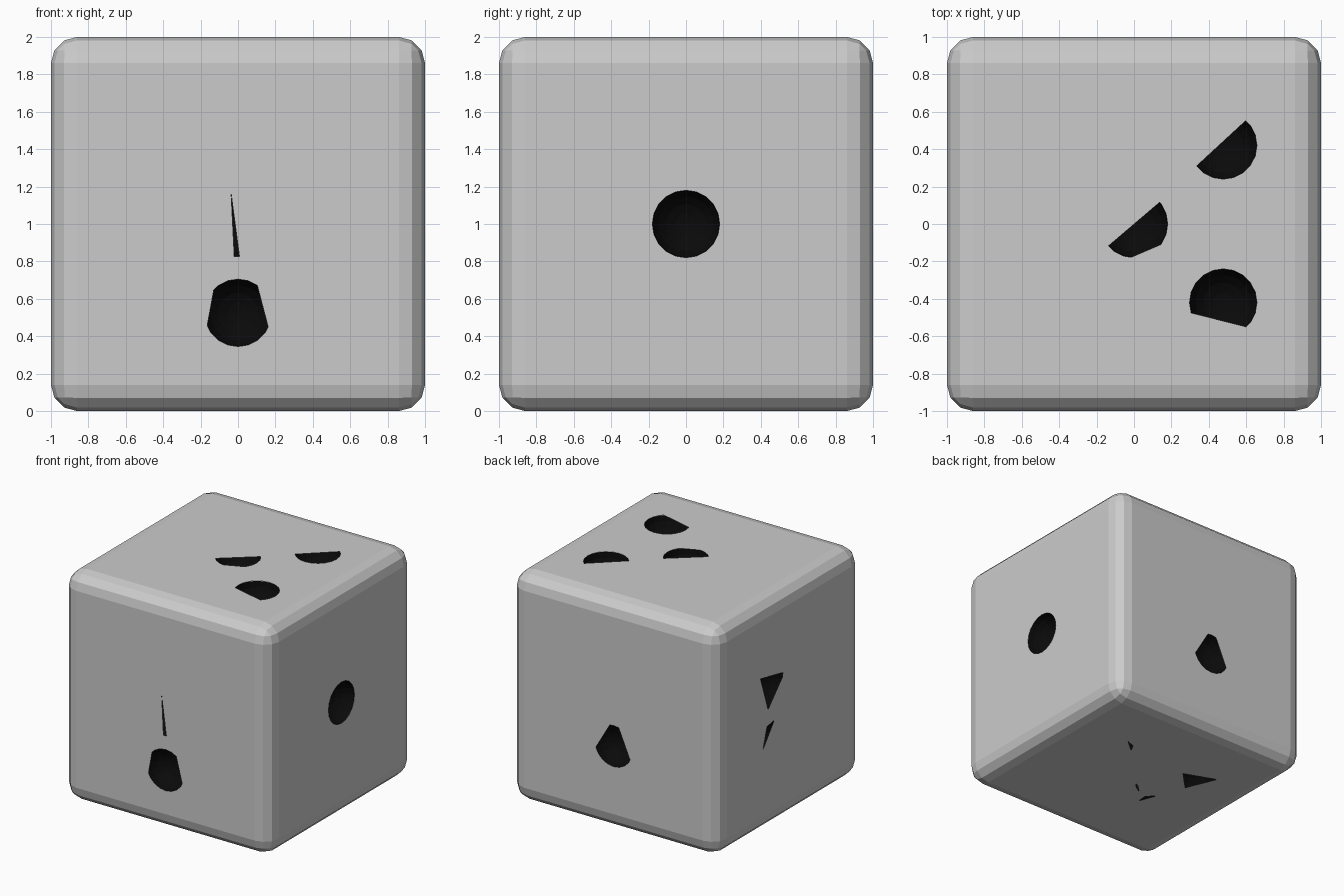
import bpy, bmesh, math
from mathutils import Vector

if "Cube" in bpy.data.objects:
    bpy.data.objects.remove(bpy.data.objects["Cube"])

R = 0.18      # pip radius
SIDES = 20
X, Y, Z = Vector((1, 0, 0)), Vector((0, 1, 0)), Vector((0, 0, 1))
# face name: in-plane axes and outward normal
FACES = {'front': (X, Z, -Y), 'back': (X, Z, Y), 'right': (Y, Z, X),
         'left': (Y, Z, -X), 'top': (X, Y, Z), 'bottom': (X, Y, -Z)}

# Round pips trimmed by chords (kept on the left of a -> b): face, centre, chords
ROUND = [
    ('right', (0, 0), []),
    ('top', (0.477, 0.42), [((0.60, 0.555), (0.34, 0.315))]),
    ('top', (0, 0), [((0.13, 0.11), (-0.14, -0.12)), ((-0.02, -0.18), (0.12, -0.12))]),
    ('top', (0.477, -0.42), [((0.305, -0.475), (0.60, -0.55))]),
    ('front', (0, -0.475), [((-0.13, -0.355), (-0.165, -0.545)), ((0.16, -0.545), (0.105, -0.335))]),
    ('back', (0, -0.265), [((-0.05, -0.092), (-0.16, -0.345)), ((0.165, -0.31), (0.036, -0.09))]),
]
# Pips open only as slivers: face, bowl centre, opening
SLIVERS = [
    ('front', (0, 0), [(-0.037, 0.165), (-0.02, -0.175), (0.008, -0.175)]),
    ('left', (0.26, 0.23), [(0.40, 0.36), (0.09, 0.298), (0.10, 0.258), (0.296, 0.053)]),
    ('left', (0.265, -0.235), [(0.213, -0.075), (0.31, -0.091), (0.365, -0.27)]),
    ('bottom', (-0.43, 0.28), [(-0.286, 0.294), (-0.564, 0.40), (-0.449, 0.126)]),
    ('bottom', (0.43, 0.28), [(0.408, 0.409), (0.333, 0.384), (0.292, 0.31)]),
    ('bottom', (-0.12, -0.12), [(-0.093, -0.085), (-0.127, -0.10), (-0.198, -0.171), (-0.12, -0.12)]),
    ('bottom', (-0.43, -0.28), [(-0.294, -0.286), (-0.287, -0.203), (-0.356, -0.126)]),
]


def clip(poly, a, b):
    def side(p):
        return (b[0] - a[0]) * (p[1] - a[1]) - (b[1] - a[1]) * (p[0] - a[0])
    out = []
    for i, p in enumerate(poly):
        q = poly[(i + 1) % len(poly)]
        sp, sq = side(p), side(q)
        if sp >= 0:
            out.append(p)
        if sp * sq < 0:
            t = sp / (sp - sq)
            out.append((p[0] + t * (q[0] - p[0]), p[1] + t * (q[1] - p[1])))
    return out


def place(face, u, v, h):
    a, b, n = FACES[face]
    return a * u + b * v + n * (1 + h)


def finish(name, bm):
    me = bpy.data.meshes.new(name)
    bm.to_mesh(me)
    bm.free()
    ob = bpy.data.objects.new(name, me)
    ob.location.z = 1
    bpy.context.collection.objects.link(ob)
    return ob


def add_prism(bm, face, poly):
    lo = [bm.verts.new(place(face, u, v, -0.1)) for u, v in poly]
    hi = [bm.verts.new(place(face, u, v, 0.1)) for u, v in poly]
    bm.faces.new(lo)
    bm.faces.new(hi)
    for i in range(len(poly)):
        j = (i + 1) % len(poly)
        bm.faces.new((lo[i], lo[j], hi[j], hi[i]))


def add_bowl(bm, face, c):
    rings = []
    for k in range(5):
        t = k * math.pi / 10
        rings.append([bm.verts.new(place(
            face, c[0] + 1.01 * R * math.cos(t) * math.cos(w),
            c[1] + 1.01 * R * math.cos(t) * math.sin(w),
            -0.002 - 0.16 * math.sin(t)))
            for w in [2 * math.pi * i / SIDES for i in range(SIDES)]])
    pole = bm.verts.new(place(face, c[0], c[1], -0.162))
    new = []
    for i in range(SIDES):
        j = (i + 1) % SIDES
        for r, s in zip(rings, rings[1:]):
            new.append(bm.faces.new((r[i], r[j], s[j], s[i])))
        new.append(bm.faces.new((rings[-1][i], rings[-1][j], pole)))
    # bowls face out of the die
    mid = place(face, c[0], c[1], 0)
    for f in new:
        f.normal_update()
        if f.normal.dot(mid - f.calc_center_median()) < 0:
            f.normal_flip()


# Collect openings and bowls
cut, bowls = bmesh.new(), bmesh.new()
for face, c, chords in ROUND:
    poly = [(c[0] + R * math.cos(2 * math.pi * i / SIDES),
             c[1] + R * math.sin(2 * math.pi * i / SIDES)) for i in range(SIDES)]
    for a, b in chords:
        poly = clip(poly, a, b)
    add_prism(cut, face, poly)
    add_bowl(bowls, face, c)
for face, c, poly in SLIVERS:
    add_prism(cut, face, poly)
    add_bowl(bowls, face, c)
bmesh.ops.recalc_face_normals(cut, faces=cut.faces[:])
cutter = finish('pip_cutter', cut)
cutter.hide_render = True

# Dark pips
pips = finish('pips', bowls)
black = bpy.data.materials.new('black')
black.diffuse_color = (0.003, 0.003, 0.003, 1)
black.use_nodes = True
black.node_tree.nodes["Principled BSDF"].inputs["Base Color"].default_value = black.diffuse_color
pips.data.materials.append(black)

# Bevelled body
bm = bmesh.new()
bmesh.ops.create_cube(bm, size=2)
bmesh.ops.bevel(bm, geom=bm.edges[:], offset=0.14, segments=3, profile=0.5, affect='EDGES')
body = finish('die_body', bm)
mod = body.modifiers.new('openings', 'BOOLEAN')
mod.operation, mod.object, mod.solver = 'DIFFERENCE', cutter, 'EXACT'
bpy.context.view_layer.update()
done = bpy.data.meshes.new_from_object(body.evaluated_get(bpy.context.evaluated_depsgraph_get()))
body.modifiers.clear()
body.data = done

# Keep only the outer skin so the bowls show through the openings
bm = bmesh.new()
bm.from_mesh(done)
inner = [f for f in bm.faces if any(max(map(abs, v.co)) < 0.92 for v in f.verts)]
bmesh.ops.delete(bm, geom=inner, context='FACES')
bm.to_mesh(done)
bm.free()
bpy.data.objects.remove(cutter)
